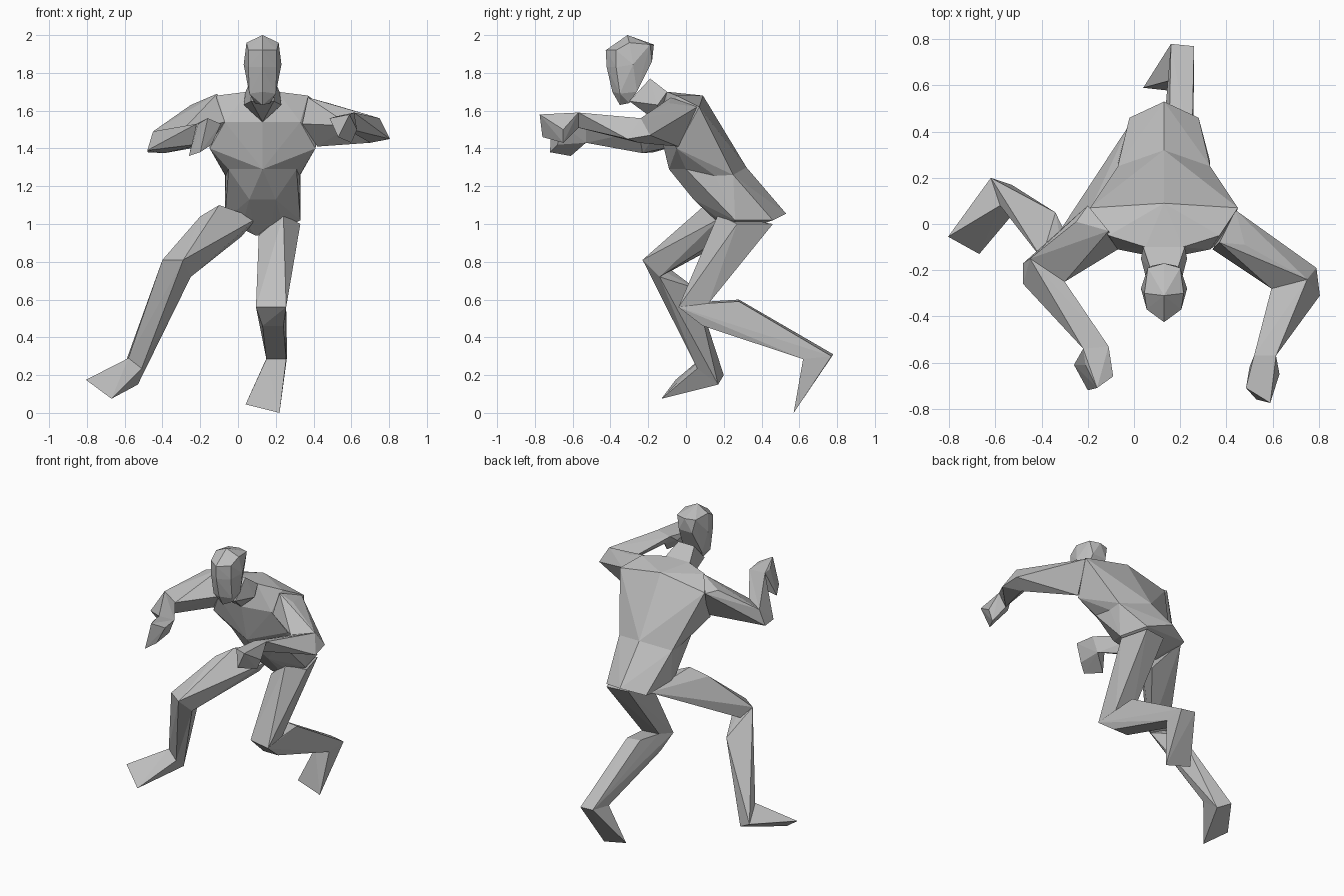
import bpy
import bmesh
from mathutils import Vector

# Remove the default cube only
default_cube = bpy.data.objects.get("Cube")
if default_cube:
    bpy.data.objects.remove(default_cube, do_unlink=True)

# One plain clay colour for the whole figure
clay = bpy.data.materials.new("clay_grey")
clay.use_nodes = True
clay_colour = (.52, .52, .52, 1)
clay.diffuse_color = clay_colour
shader = clay.node_tree.nodes["Principled BSDF"]
shader.inputs["Base Color"].default_value = clay_colour
shader.inputs["Roughness"].default_value = .8

MIDLINE = .13  # the trunk and head are symmetric about this x


def faceted_part(name, *point_groups):
    """Wrap groups of corner points in a flat-faced convex skin."""
    bm = bmesh.new()
    for group in point_groups:
        for point in group:
            bm.verts.new(Vector(point))
    bmesh.ops.remove_doubles(bm, verts=bm.verts[:], dist=.001)
    result = bmesh.ops.convex_hull(bm, input=bm.verts[:])
    leftovers = set(result["geom_interior"]) | set(result["geom_unused"])
    loose = [item for item in leftovers
             if isinstance(item, bmesh.types.BMVert) and item.is_valid]
    bmesh.ops.delete(bm, geom=loose, context="VERTS")
    bmesh.ops.recalc_face_normals(bm, faces=bm.faces[:])
    mesh = bpy.data.meshes.new(name)
    bm.to_mesh(mesh)
    bm.free()
    mesh.materials.append(clay)
    part = bpy.data.objects.new(name, mesh)
    bpy.context.scene.collection.objects.link(part)
    return part


def both_sides(*half_points):
    """Mirror (half width, y, z) points across the midline of the body."""
    mirrored = []
    for half_width, y, z in half_points:
        mirrored.append((MIDLINE + half_width, y, z))
        if half_width > 0:
            mirrored.append((MIDLINE - half_width, y, z))
    return mirrored


# Head: crown, ridged brow and face, cheeks, back of the skull, jaw and chin
faceted_part(
    "head",
    both_sides((0, -.31, 2), (.085, -.3, 1.96), (0, -.425, 1.92),
               (.075, -.37, 1.92), (0, -.17, 1.95), (.07, -.19, 1.95),
               (.1, -.28, 1.845), (0, -.42, 1.83), (.075, -.37, 1.83),
               (.05, -.18, 1.86), (0, -.39, 1.7), (.07, -.35, 1.69),
               (.07, -.26, 1.7), (0, -.35, 1.63), (.04, -.3, 1.64)))

# Neck leaning forward out of the shoulders
faceted_part(
    "neck",
    both_sides((.06, -.3, 1.65), (.06, -.19, 1.77)),
    both_sides((.09, -.1, 1.7), (.1, -.15, 1.63), (0, -.15, 1.54)))

# Trunk sections, from the shoulders down to the seat
shoulder_section = both_sides(
    (.08, -.1, 1.7), (0, .09, 1.68), (.32, .07, 1.62), (.24, -.05, 1.68),
    (0, -.15, 1.54), (.2, -.11, 1.54), (.28, -.05, 1.4))
waist_section = both_sides(
    (0, -.09, 1.29), (.18, 0, 1.29), (.195, .155, 1.255),
    (.2, .25, 1.26), (0, .32, 1.3))
pelvis_section = both_sides(
    (.07, .04, 1.13), (.1, .18, 1.02), (.2, .26, 1.02),
    (.15, .46, 1.02), (0, .53, 1.055), (.04, .24, .94))

faceted_part("chest", shoulder_section, waist_section)
faceted_part("pelvis", waist_section, pelvis_section)

# Right leg, stepping forward and out to the side
hip = [(-.1, .1, 1.1), (-.2, .04, 1.04), (.02, .2, .935),
       (-.02, .43, 1.03), (.1, .18, 1.03)]
knee = [(-.4, -.15, .81), (-.29, -.23, .81),
        (-.25, -.14, .72), (-.36, -.1, .74)]
calf = [(-.34, .05, .66)]
ankle = [(-.58, .08, .29), (-.51, .06, .235),
         (-.53, .17, .15), (-.62, .2, .2)]
toes = [(-.805, -.055, .175), (-.67, -.13, .075)]
faceted_part("right_thigh", hip, knee)
faceted_part("right_shin", knee, calf, ankle)
faceted_part("right_foot", ankle, toes)

# Left leg, bent with the foot trailing behind
hip = [(.33, .27, 1), (.28, .46, 1), (.11, .2, .94),
       (.13, .44, 1), (.24, .17, 1.05)]
knee = [(.095, 0, .56), (.255, -.04, .56), (.25, .12, .58), (.12, .12, .59)]
knee_cap = [(.25, .05, .52), (.13, .09, .46), (.24, .09, .46)]
calf = [(.15, .28, .6), (.25, .28, .59)]
ankle = [(.15, .62, .285), (.255, .62, .285),
         (.16, .78, .31), (.26, .77, .3)]
toes = [(.04, .59, .045), (.22, .57, 0)]
faceted_part("left_thigh", hip, knee)
faceted_part("left_shin", knee, knee_cap, calf, ankle)
faceted_part("left_foot", ankle, toes)

# Right arm, elbow out and forearm reaching forward
shoulder = [(-.2, .08, 1.62), (-.25, .01, 1.63), (-.11, -.03, 1.69),
            (-.07, -.11, 1.54), (-.14, -.03, 1.42)]
elbow = [(-.45, -.15, 1.49), (-.48, -.17, 1.38), (-.48, -.26, 1.39),
         (-.39, -.23, 1.375), (-.3, -.25, 1.49)]
wrist = [(-.22, -.54, 1.53), (-.11, -.53, 1.53), (-.15, -.53, 1.43)]
fist = [(-.26, -.61, 1.36), (-.09, -.66, 1.53), (-.16, -.71, 1.56),
        (-.14, -.68, 1.42), (-.2, -.72, 1.38), (-.21, -.61, 1.53)]
faceted_part("right_upper_arm", shoulder, elbow)
faceted_part("right_forearm", elbow, wrist)
faceted_part("right_hand", wrist, fist)

# Left arm, held wider and slightly higher
shoulder = [(.44, .06, 1.62), (.48, -.09, 1.64), (.37, -.08, 1.67),
            (.34, -.11, 1.53), (.42, -.04, 1.41)]
elbow = [(.75, -.24, 1.56), (.79, -.19, 1.47), (.805, -.31, 1.45),
         (.7, -.25, 1.43), (.595, -.28, 1.52)]
wrist = [(.615, -.57, 1.59), (.52, -.57, 1.57), (.56, -.57, 1.51)]
fist = [(.485, -.71, 1.56), (.53, -.76, 1.46), (.59, -.775, 1.58),
        (.63, -.65, 1.5), (.5, -.62, 1.53), (.6, -.65, 1.43)]
faceted_part("left_upper_arm", shoulder, elbow)
faceted_part("left_forearm", elbow, wrist)
faceted_part("left_hand", wrist, fist)
